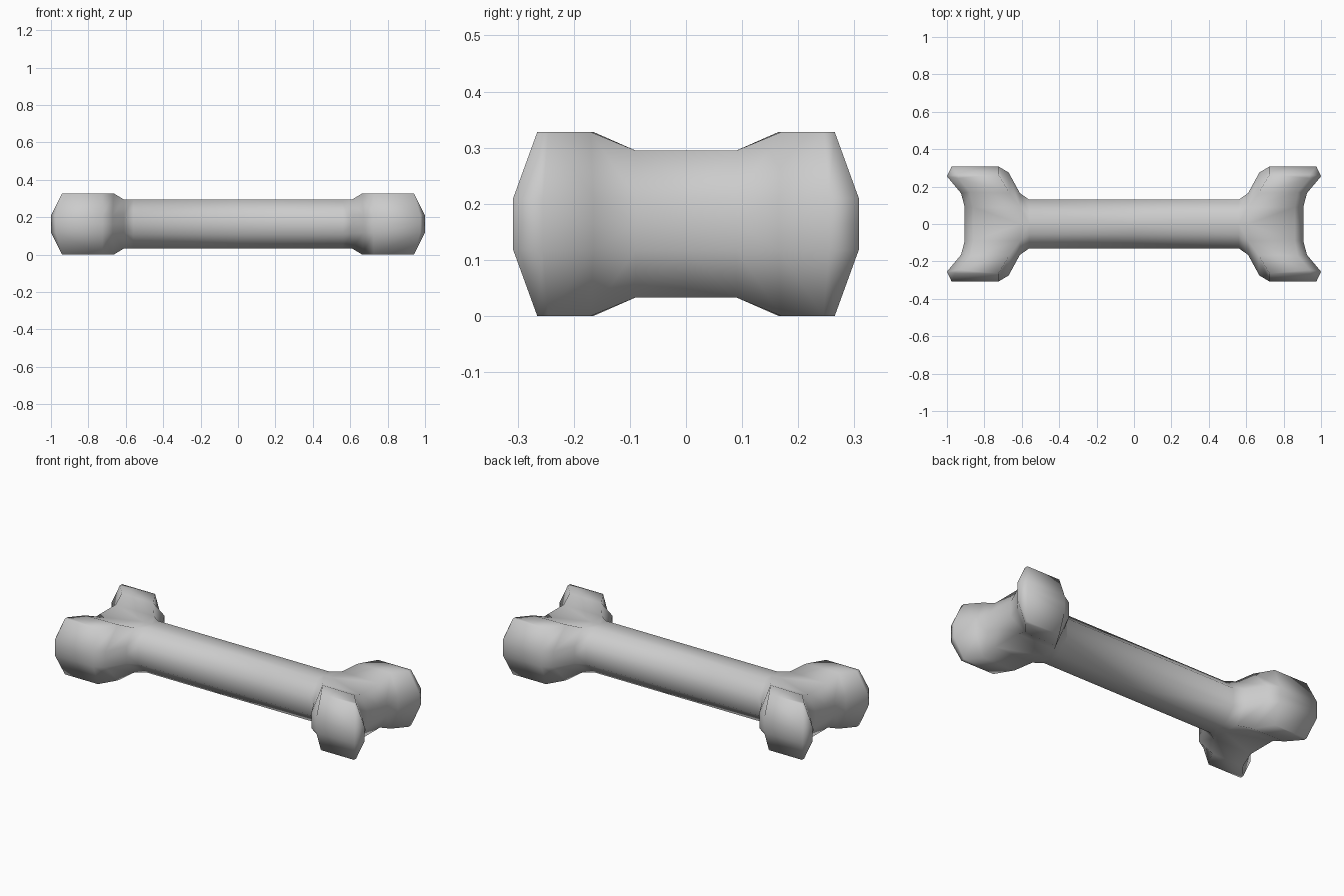
import bpy, bmesh

if "Cube" in bpy.data.objects:
    bpy.data.objects.remove(bpy.data.objects["Cube"])

MID_Z = 0.164

# outline of one quarter at the widest height (x, y, height of the side band)
rim = [(0, .13, .054), (.56, .13, .054), (.61, .165, .05), (.67, .275, .046),
       (.725, .308, .046), (.975, .308, .046), (1.0, .255, .046),
       (.925, .165, .046), (.905, .09, .046), (.905, 0, .046)]
# matching inset outline along the top
top = [(0, .054, .131), (.56, .054, .131), (.61, .09, .131), (.665, .165, .164),
       (.725, .265, .164), (.94, .265, .164), (.94, .245, .164),
       (.875, .17, .164), (.86, .09, .131), (.86, 0, .131)]

bm = bmesh.new()
seam_v = [bm.verts.new((x, y, 0)) for x, y, z in rim]
rim_v = [bm.verts.new(p) for p in rim]
top_v = [bm.verts.new(p) for p in top]

# sides and bevelled shoulders
for lower, upper in ((seam_v, rim_v), (rim_v, top_v)):
    for i in range(len(rim) - 1):
        bm.faces.new((lower[i + 1], lower[i], upper[i], upper[i + 1]))

# top of shaft, saddle and lobe
c = [bm.verts.new((x, 0, .131)) for x in (0, .56, .61)]
t = top_v
for f in ((c[0], c[1], t[1], t[0]), (c[1], c[2], t[2], t[1]),
          (c[2], t[9], t[8], t[2]), (t[2], t[8], t[7], t[3]),
          (t[3], t[7], t[6], t[4]), (t[4], t[6], t[5])):
    bm.faces.new(f)

# mirror the eighth across all three planes
for axis in range(3):
    geom = bmesh.ops.duplicate(bm, geom=bm.verts[:] + bm.edges[:] + bm.faces[:])["geom"]
    for v in geom:
        if isinstance(v, bmesh.types.BMVert):
            v.co[axis] *= -1
    bmesh.ops.remove_doubles(bm, verts=bm.verts[:], dist=1e-4)
bmesh.ops.recalc_face_normals(bm, faces=bm.faces[:])
for f in bm.faces:
    f.smooth = True

mesh = bpy.data.meshes.new("bone")
bmesh.ops.translate(bm, verts=bm.verts[:], vec=(0, 0, MID_Z))
bm.to_mesh(mesh)
bm.free()
bone = bpy.data.objects.new("bone", mesh)
bpy.context.collection.objects.link(bone)
